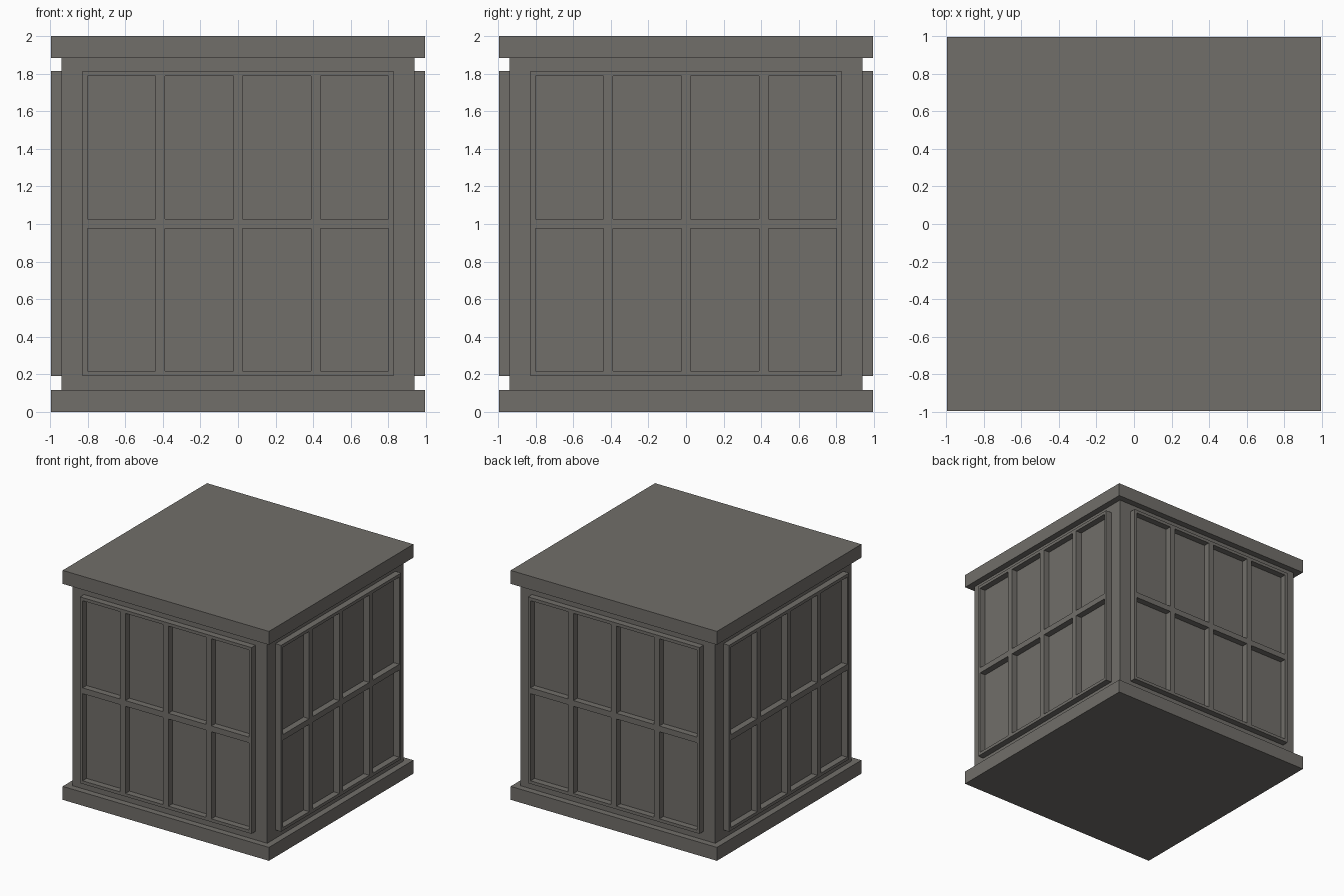
import bpy, bmesh, math
from mathutils import Matrix, Vector

if "Cube" in bpy.data.objects:
    bpy.data.objects.remove(bpy.data.objects["Cube"])

grey = bpy.data.materials.new("warm_dark_grey")
grey.diffuse_color = (0.165, 0.157, 0.143, 1)
grey.use_nodes = True
grey.node_tree.nodes["Principled BSDF"].inputs["Base Color"].default_value = grey.diffuse_color

HALF = 0.995    # slabs and lattice faces
BODY = 0.94     # core half width
SLAB = 0.117    # slab thickness


def finish(name, bm):
    me = bpy.data.meshes.new(name)
    bm.to_mesh(me)
    bm.free()
    me.materials.append(grey)
    ob = bpy.data.objects.new(name, me)
    bpy.context.collection.objects.link(ob)
    return ob


def box(name, half, z0, z1):
    bm = bmesh.new()
    m = Matrix.Translation((0, 0, (z0 + z1) / 2)) @ Matrix.Diagonal((2 * half, 2 * half, z1 - z0, 1))
    bmesh.ops.create_cube(bm, size=1, matrix=m)
    return finish(name, bm)


# Core and slabs
box("base_slab", HALF, 0, SLAB)
box("body", BODY, SLAB, 2 - SLAB)
box("top_slab", HALF, 2 - SLAB, 2)

# Lattice lines: odd cells in both directions are the openings
xs = [-0.827, -0.802, -0.44, -0.389, -0.025, 0.025, 0.389, 0.44, 0.802, 0.827]
zs = [0.19, 0.217, 0.977, 1.027, 1.787, 1.814]


def lattice(name, angle):
    bm = bmesh.new()
    grid = [[bm.verts.new((x, -HALF, z)) for z in zs] for x in xs]
    for i in range(len(xs) - 1):
        for j in range(len(zs) - 1):
            if not (i % 2 and j % 2):
                bm.faces.new((grid[i][j], grid[i + 1][j], grid[i + 1][j + 1], grid[i][j + 1]))
    # Walls running back to the body
    rim = [e for e in bm.edges if e.is_boundary]
    res = bmesh.ops.extrude_edge_only(bm, edges=rim)
    new = [v for v in res["geom"] if isinstance(v, bmesh.types.BMVert)]
    bmesh.ops.translate(bm, verts=new, vec=(0, HALF - BODY, 0))
    bmesh.ops.recalc_face_normals(bm, faces=bm.faces)
    bm.faces.ensure_lookup_table()
    bm.normal_update()
    if bm.faces[0].normal.y > 0:
        bmesh.ops.reverse_faces(bm, faces=bm.faces)
    bmesh.ops.rotate(bm, verts=bm.verts, cent=Vector((0, 0, 0)),
                     matrix=Matrix.Rotation(angle, 3, 'Z'))
    return finish(name, bm)


for k, side in enumerate(("front", "right", "back", "left")):
    lattice(side + "_lattice", k * math.pi / 2)
